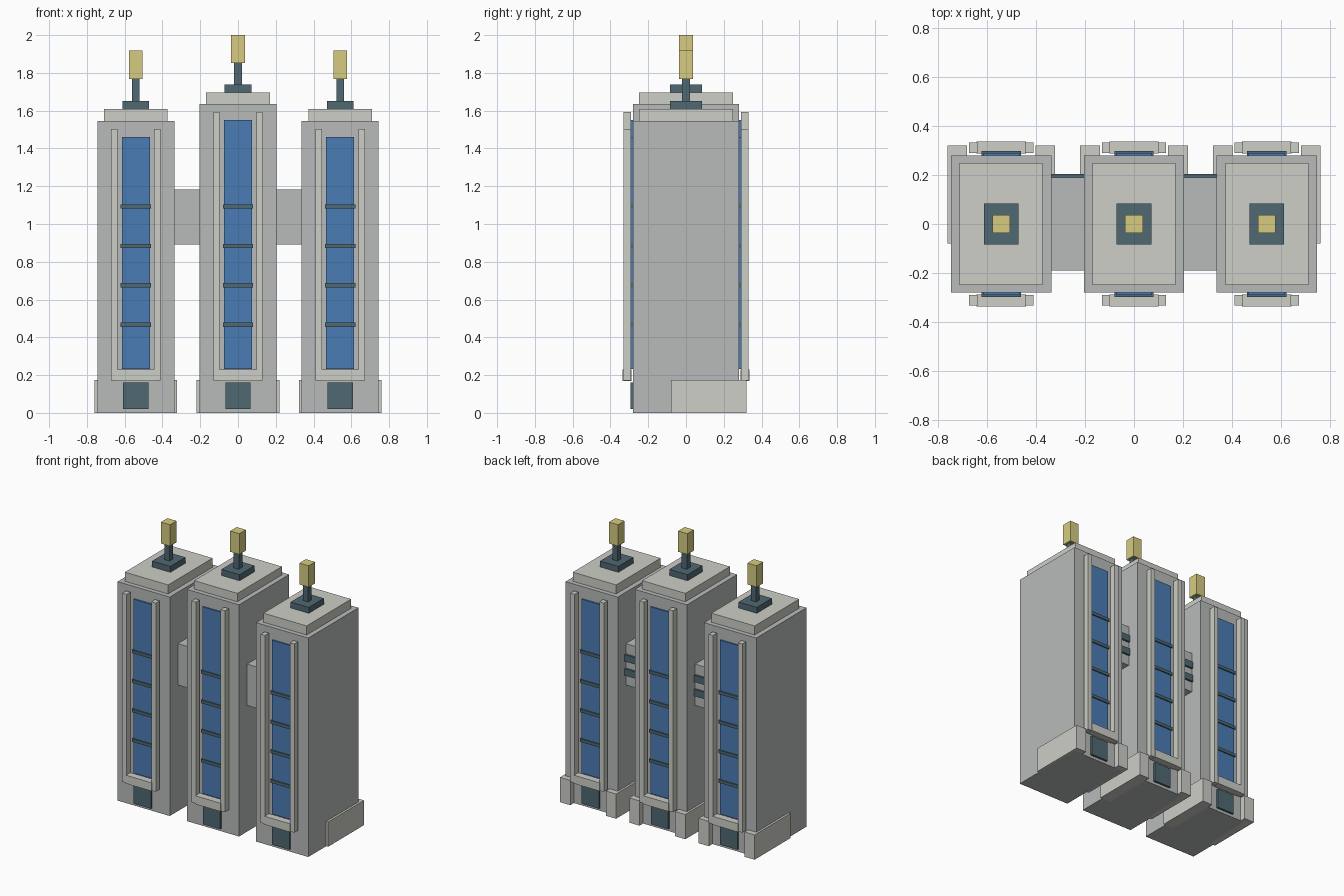
import bpy

if "Cube" in bpy.data.objects:
    bpy.data.objects.remove(bpy.data.objects["Cube"])


def material(name, color):
    m = bpy.data.materials.new(name)
    m.diffuse_color = (*color, 1)
    m.use_nodes = True
    m.node_tree.nodes["Principled BSDF"].inputs["Base Color"].default_value = m.diffuse_color
    return m


DARK = material("dark_slate", (0.08, 0.14, 0.17))
BLUE = material("blue_glass", (0.07, 0.2, 0.46))
GOLD = material("pale_gold", (0.68, 0.6, 0.22))
STONE = material("light_stone", (0.62, 0.62, 0.58))
WALL = material("grey_wall", (0.48, 0.5, 0.49))


def box(name, x, y, z, mat):
    """Box from (min, max) ranges on each axis."""
    x, y, z = sorted(x), sorted(y), sorted(z)
    verts = [(a, b, c) for a in x for b in y for c in z]
    faces = [(0, 1, 3, 2), (4, 6, 7, 5), (0, 4, 5, 1),
             (2, 3, 7, 6), (0, 2, 6, 4), (1, 5, 7, 3)]
    mesh = bpy.data.meshes.new(name)
    mesh.from_pydata(verts, [], faces)
    mesh.materials.append(mat)
    obj = bpy.data.objects.new(name, mesh)
    bpy.context.collection.objects.link(obj)
    return obj


def span(cx, half):
    return (cx - half, cx + half)


def tower(name, cx, h, cap, ped, stem, top):
    # main shaft, roof cap and beacon
    box(name + "_shaft", span(cx, 0.204), (-0.28, 0.28), (0, h), WALL)
    box(name + "_roof_cap", span(cx, 0.169), (-0.248, 0.248), (h, cap), STONE)
    box(name + "_beacon_foot", span(cx, 0.071), (-0.084, 0.084), (cap, ped), DARK)
    box(name + "_beacon_stem", span(cx, 0.02), (-0.02, 0.02), (ped, stem), DARK)
    box(name + "_beacon", span(cx, 0.036), (-0.036, 0.036), (stem, top), GOLD)

    # plinth blocks hugging the rear corners
    for s in (-1, 1):
        box(name + "_plinth", (cx + s * 0.139, cx + s * 0.219),
            (-0.08, 0.32), (0, 0.175), STONE)

    # identical facades on front and back
    for f in (-1, 1):
        box(name + "_window", span(cx, 0.074), (f * 0.275, f * 0.29),
            (0.233, h - 0.085), BLUE)
        for z in (0.467, 0.676, 0.884, 1.093):
            box(name + "_window_bar", span(cx, 0.08), (f * 0.275, f * 0.298),
                span(z, 0.011), DARK)
        for s in (-1, 1):
            box(name + "_pilaster", (cx + s * 0.097, cx + s * 0.131),
                (f * 0.29, f * 0.332), (0.172, h - 0.042), STONE)
        box(name + "_lintel", span(cx, 0.1), (f * 0.288, f * 0.337),
            (0.17, 0.229), STONE)
        box(name + "_door", span(cx, 0.067), (f * 0.275, f * 0.295),
            (0.02, 0.16), DARK)


tower("left_tower", -0.541, 1.546, 1.61, 1.652, 1.767, 1.918)
tower("centre_tower", 0, 1.636, 1.695, 1.738, 1.853, 2.0)
tower("right_tower", 0.541, 1.546, 1.61, 1.652, 1.767, 1.918)

# linking bridges with two dark bands on the back
for side, s in (("left", -1), ("right", 1)):
    xs = (s * 0.2, s * 0.341)
    box(side + "_bridge", xs, (-0.19, 0.19), (0.891, 1.183), WALL)
    for z in (0.987, 1.087):
        box(side + "_bridge_band", xs, (0.18, 0.204), span(z, 0.024), DARK)
